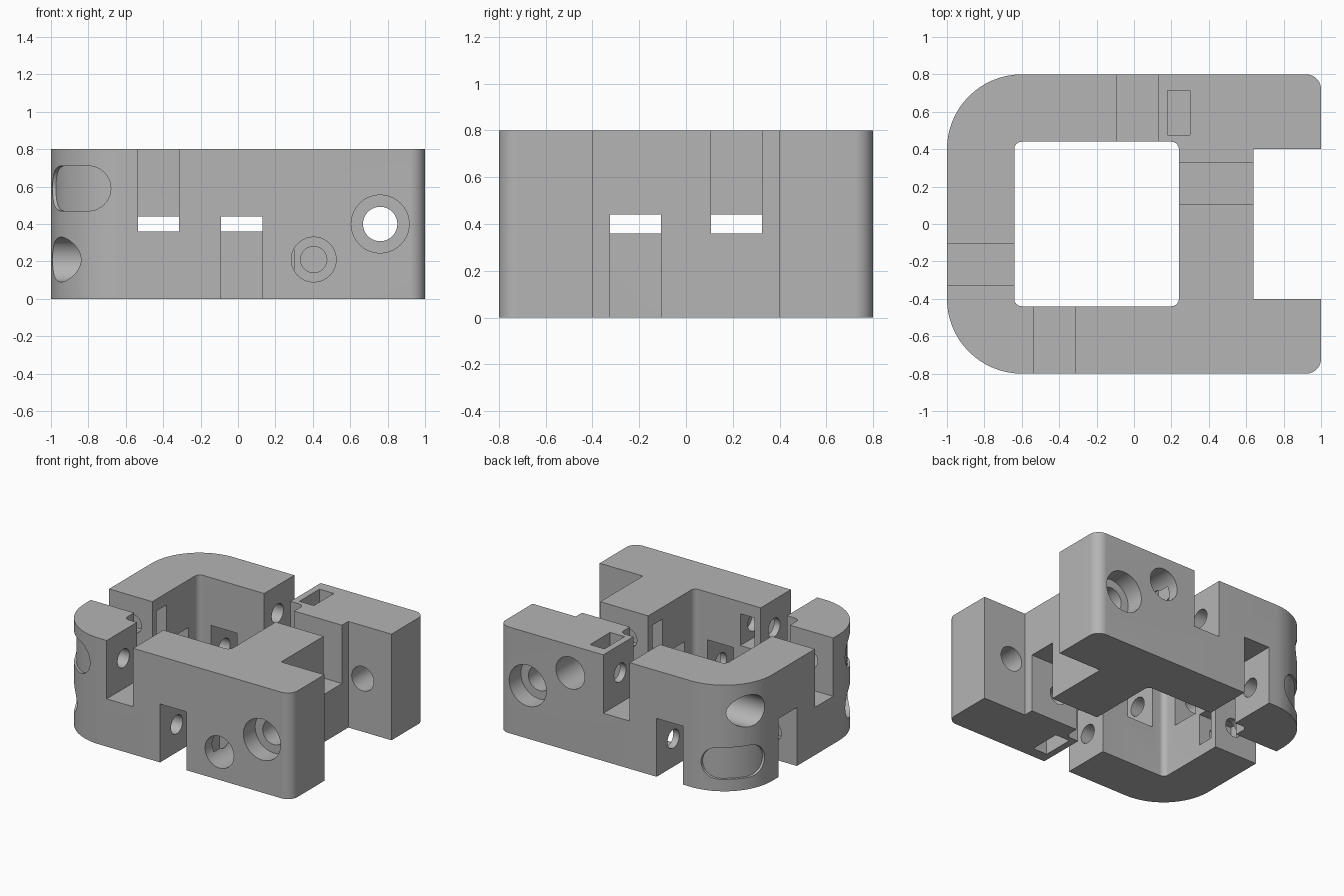
import bpy, bmesh, math
from mathutils import Matrix, Vector

cube = bpy.data.objects.get("Cube")
if cube:
    bpy.data.objects.remove(cube, do_unlink=True)

HEIGHT = 0.8
LOW, HIGH = 0.21, 0.59      # screw levels
SCREW, HEAD = 0.07, 0.12    # screw and head radii
LANE_Y, LANE_X, MID_X = 0.6, -0.8, 0.405   # screw lanes in the walls
# Half turn about the lengthwise axis: every feature appears twice
HALF_TURN = (Matrix.Translation((0, 0, HEIGHT / 2)) @ Matrix.Rotation(math.pi, 4, 'X')
             @ Matrix.Translation((0, 0, -HEIGHT / 2)))

grey = bpy.data.materials.new("plain grey")
grey.use_nodes = True
colour = (0.46, 0.46, 0.46, 1)
grey.diffuse_color = colour
grey.node_tree.nodes["Principled BSDF"].inputs["Base Color"].default_value = colour


def to_object(bm, name):
    bmesh.ops.recalc_face_normals(bm, faces=bm.faces)
    mesh = bpy.data.meshes.new(name)
    bm.to_mesh(mesh)
    bm.free()
    mesh.materials.append(grey)
    obj = bpy.data.objects.new(name, mesh)
    bpy.context.scene.collection.objects.link(obj)
    return obj


def rounded(corners, steps=16):
    """Outline from (x, y, radius) corners, all rounded ones being right angles."""
    points = []
    for i, (x, y, r) in enumerate(corners):
        here = Vector((x, y))
        if r == 0:
            points.append(here)
            continue
        a = (Vector(corners[i - 1][:2]) - here).normalized()
        b = (Vector(corners[(i + 1) % len(corners)][:2]) - here).normalized()
        for k in range(steps + 1):
            t = k / steps * math.pi / 2
            points.append(here + r * (a * (1 - math.sin(t)) + b * (1 - math.cos(t))))
    return points


def prism(name, points, z0, z1):
    bm = bmesh.new()
    face = bm.faces.new([bm.verts.new((p[0], p[1], z0)) for p in points])
    top = bmesh.ops.extrude_face_region(bm, geom=[face])["geom"]
    bmesh.ops.translate(bm, vec=(0, 0, z1 - z0),
                        verts=[v for v in top if isinstance(v, bmesh.types.BMVert)])
    return to_object(bm, name)


def box(x, y, z):
    bm = bmesh.new()
    bmesh.ops.create_cube(bm, size=1)
    for v in bm.verts:
        v.co = [s[0] + (c + 0.5) * (s[1] - s[0]) for c, s in zip(v.co, (x, y, z))]
    return to_object(bm, "cutter")


def rod(axis, span, across, z, radius):
    """Cylinder along x or y; across is its position on the other axis."""
    bm = bmesh.new()
    bmesh.ops.create_cone(bm, cap_ends=True, segments=40, radius1=radius,
                          radius2=radius, depth=span[1] - span[0])
    mid = sum(span) / 2
    place = (mid, across, z) if axis == 'X' else (across, mid, z)
    turn = Matrix.Rotation(math.pi / 2, 4, 'Y' if axis == 'X' else 'X')
    bm.transform(Matrix.Translation(place) @ turn)
    return to_object(bm, "cutter")


def combine(tool, operation='DIFFERENCE', twice=True):
    for turn in range(2 if twice else 1):
        if turn:
            tool.data.transform(HALF_TURN)
        mod = body.modifiers.new("combine", 'BOOLEAN')
        mod.operation, mod.solver, mod.object = operation, 'EXACT', tool
        bpy.context.view_layer.update()
        bpy.ops.object.modifier_apply(modifier=mod.name)
    bpy.data.objects.remove(tool, do_unlink=True)


# Body: rounded block with an end notch and a window
body = prism("bracket_body", rounded([
    (-1, -0.8, 0.4), (1, -0.8, 0.08), (1, -0.4, 0), (0.64, -0.4, 0),
    (0.64, 0.4, 0), (1, 0.4, 0), (1, 0.8, 0.08), (-1, 0.8, 0.4)]), 0, HEIGHT)
bpy.context.view_layer.objects.active = body
body.select_set(True)
combine(prism("cutter", rounded([(-0.64, -0.44, 0.04), (0.24, -0.44, 0.04),
                                 (0.24, 0.44, 0.04), (-0.64, 0.44, 0.04)], 8),
              -0.1, 0.9), twice=False)

# Shallow oblong recess around the rounded corner
combine(box((-1.1, LANE_X), (-0.9, -LANE_Y), (HIGH - HEAD, HIGH + HEAD)))
combine(rod('X', (-1.1, -0.8), -LANE_Y, HIGH, HEAD))
combine(rod('Y', (-0.9, -0.6), LANE_X, HIGH, HEAD))
arc = [(-0.6 - 0.382 * math.cos(math.radians(a)), -0.4 - 0.382 * math.sin(math.radians(a)))
       for a in range(6, 85, 3)]
combine(prism("filler", [(-0.68, -0.48)] + arc, HIGH - 0.14, HIGH + 0.14), 'UNION')

# Half-height slots through each wall
UPPER, LOWER = (0.36, 0.9), (-0.1, 0.44)
FRONT = (-0.9, -0.42)
combine(box((-0.535, -0.315), FRONT, UPPER))
combine(box((-0.09, 0.13), FRONT, LOWER))
combine(box((-1.1, -0.6), (-0.325, -0.107), UPPER))
combine(box((0.2, 0.7), (-0.325, -0.107), LOWER))

# Nut pockets beyond the slots
for_high, for_low = (HIGH - HEAD, HIGH + HEAD), (LOW - HEAD, LOW + HEAD)
nut_y = (-0.055, 0.065)
combine(box((-0.265, -0.145), (-0.72, -0.42), for_high))
combine(box((-0.92, -0.62), nut_y, for_high))
combine(box((0.22, 0.525), nut_y, for_low))
combine(box((0.18, 0.3), (-0.715, -0.475), (-0.1, LOW + HEAD)))

# Screw holes and their head recesses
combine(rod('X', (-0.78, -0.08), -LANE_Y, HIGH, SCREW))
combine(rod('Y', (-0.58, 0.13), LANE_X, HIGH, SCREW))
combine(rod('X', (-1.1, -0.3), -LANE_Y, LOW, HEAD))
combine(rod('X', (-0.4, 0.36), -LANE_Y, LOW, SCREW))
combine(rod('Y', (-0.9, -0.52), MID_X, LOW, HEAD))
combine(rod('Y', (-0.6, 0.13), MID_X, LOW, SCREW))

# Mounting holes across the two arms
combine(rod('Y', (-0.9, -0.66), 0.76, 0.4, 0.155))
combine(rod('Y', (-0.7, -0.35), 0.76, 0.4, 0.092))

bpy.ops.object.shade_smooth_by_angle(angle=math.radians(30))
